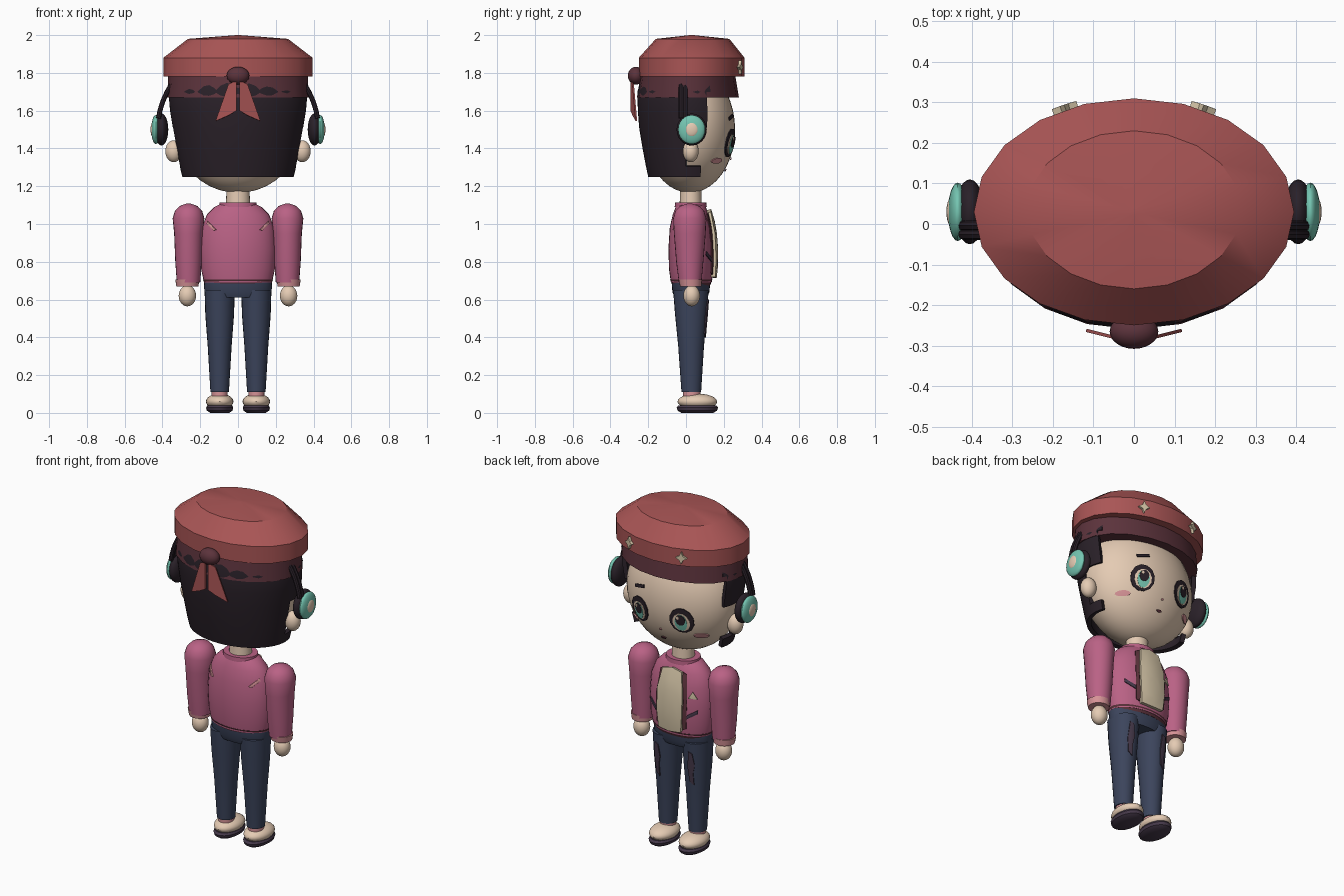
import bpy, bmesh, math
from mathutils import Vector, Matrix

old = bpy.data.objects.get("Cube")
if old:
    bpy.data.objects.remove(old, do_unlink=True)

made = []


def material(name, r, g, b):
    m = bpy.data.materials.new(name)
    m.use_nodes = True
    col = tuple((c / 255) ** 2.2 for c in (r, g, b)) + (1,)
    m.diffuse_color = col
    m.node_tree.nodes["Principled BSDF"].inputs["Base Color"].default_value = col
    return m


SKIN = material("skin", 228, 202, 178)
HAIR = material("black hair", 46, 38, 45)
RED = material("beret red", 168, 86, 86)
MAROON = material("dark maroon", 92, 54, 62)
PINK = material("jacket pink", 184, 98, 132)
DENIM = material("denim blue", 62, 70, 92)
TEAL = material("teal", 116, 196, 176)
CREAM = material("cream", 212, 196, 166)
SALMON = material("salmon", 214, 146, 150)
PLUM = material("plum", 72, 60, 76)


def finish(bm, name, mat):
    me = bpy.data.meshes.new(name)
    bm.to_mesh(me)
    bm.free()
    me.materials.append(mat)
    ob = bpy.data.objects.new(name, me)
    bpy.context.collection.objects.link(ob)
    made.append(ob)
    return ob


def ellipsoid(name, mat, centre, radii, seg=24):
    bm = bmesh.new()
    bmesh.ops.create_uvsphere(bm, u_segments=seg, v_segments=seg // 2, radius=1,
                              matrix=Matrix.Translation(centre) @ Matrix.Diagonal(Vector(radii).to_4d()))
    return finish(bm, name, mat)


def loft(name, mat, rings, cx=0, seg=24, capped=True, keep=None):
    """Stack of elliptical rings, each (z, x radius, y radius, y centre)."""
    bm = bmesh.new()
    loops = []
    for z, rx, ry, cy in rings:
        angles = [2 * math.pi * i / seg for i in range(seg)]
        loops.append([bm.verts.new((cx + rx * math.cos(a), cy + ry * math.sin(a), z)) for a in angles])
    for lo, hi in zip(loops, loops[1:]):
        for i in range(seg):
            j = (i + 1) % seg
            bm.faces.new((lo[i], lo[j], hi[j], hi[i]))
    if capped:
        bm.faces.new(loops[0][::-1])
        bm.faces.new(loops[-1])
    if keep:
        gone = [f for f in bm.faces if not keep(f.calc_center_median())]
        bmesh.ops.delete(bm, geom=gone, context='FACES')
    return finish(bm, name, mat)


def plate(name, mat, outline, surface, offset, thick=0.006):
    """Thin plate with an (x, z) outline that follows surface(x, z) -> y."""
    bm = bmesh.new()
    n = len(outline)
    mx = sum(p[0] for p in outline) / n
    mz = sum(p[1] for p in outline) / n
    point = lambda x, z: bm.verts.new((x, surface(x, z) + offset, z))
    mid = point(mx, mz)
    rings = [[point(mx + (x - mx) * k / 3, mz + (z - mz) * k / 3) for x, z in outline] for k in (1, 2, 3)]
    for i in range(n):
        j = (i + 1) % n
        bm.faces.new((mid, rings[0][i], rings[0][j]))
        for a, b in zip(rings, rings[1:]):
            bm.faces.new((a[i], b[i], b[j], a[j]))
    ob = finish(bm, name, mat)
    mod = ob.modifiers.new("thickness", 'SOLIDIFY')
    mod.thickness, mod.offset = thick, 0
    return ob


def oval(cx, cz, a, b, n=12):
    return [(cx + a * math.cos(2 * math.pi * (i + .5) / n), cz + b * math.sin(2 * math.pi * (i + .5) / n))
            for i in range(n)]


def round_part(v):
    return math.sqrt(max(0, 1 - v))


def ring_surface(rings, cx=0, side=1):
    """y of a lofted part on its +y or -y side."""
    def y(x, z):
        for a, b in zip(rings, rings[1:]):
            if a[0] <= z <= b[0]:
                t = (z - a[0]) / (b[0] - a[0])
                rx, ry, cy = (a[k] + (b[k] - a[k]) * t for k in (1, 2, 3))
                return cy + side * ry * round_part(((x - cx) / rx) ** 2)
        return 0
    return y


# Head and neck
HEAD = Vector((0, .02, 1.5))
ellipsoid("head", SKIN, HEAD, (.335, .24, .335), 40)
loft("neck", SKIN, [(1.06, .065, .06, .025), (1.22, .06, .055, .025)])


def face(x, z):
    return HEAD.y + .24 * round_part((x / .335) ** 2 + ((z - HEAD.z) / .335) ** 2)


# Hair shell, open at the face and notched round the ears
def is_hair(c):
    limit = .115 if c.z > 1.5 else (-.01 if c.z > 1.31 else .085)
    return c.y < limit


hair = loft("hair", HAIR, [(1.25, .295, .22, .02), (1.305, .308, .232, .02), (1.4, .325, .25, .02),
                           (1.51, .345, .268, .02), (1.6, .36, .275, .02), (1.7, .368, .272, .015),
                           (1.78, .35, .25, .015)], seg=72, capped=False, keep=is_hair)
mod = hair.modifiers.new("thickness", 'SOLIDIFY')
mod.thickness, mod.offset = .025, -1

# Beret with band, studs, knot and ribbon tails
loft("beret_band", MAROON, [(1.67, .374, .27, .01), (1.79, .37, .25, .01)], seg=20)
beret = [(1.78, .395, .28, .03), (1.88, .395, .28, .03), (1.98, .265, .195, .035), (2.0, .01, .01, .03)]
loft("beret", RED, beret, seg=20)
ellipsoid("ribbon_knot", MAROON, (0, -.265, 1.785), (.06, .043, .047))
for s in (-1, 1):
    tail = [(s * x, z) for x, z in ((.008, 1.76), (.05, 1.74), (.118, 1.545), (.05, 1.575), (.008, 1.6))]
    plate("ribbon_tail", RED, tail, lambda x, z: -.292 + abs(x) * .25, 0, .008)
    star = [(s * .17 + x, 1.83 + z) for x, z in ((.03, 0), (.01, .012), (0, .036), (-.01, .012),
                                                 (-.03, 0), (-.01, -.012), (0, -.036), (.01, -.012))]
    plate("beret_stud", CREAM, star, ring_surface(beret), .004, .016)

# Eyes, blush, brow, nose and mouth
for s in (-1, 1):
    x = s * .136
    plate("eye_frame", HAIR, oval(x, 1.43, .066, .076), face, .006)
    plate("eye_white", SKIN, oval(x, 1.422, .047, .055), face, .009)
    plate("iris", TEAL, oval(x, 1.42, .033, .05), face, .012)
    plate("pupil", HAIR, oval(x, 1.437, .026, .032), face, .015)
    plate("eye_glint", SKIN, oval(x + .012, 1.452, .008, .01, 6), face, .018)
    plate("blush", SALMON, oval(s * .215, 1.335, .033, .015), face, .005)
plate("brow", HAIR, [(.1, 1.565), (.17, 1.548), (.172, 1.565), (.102, 1.583)], face, .006)
plate("nose", SALMON, oval(0, 1.345, .007, .006, 6), face, .005)
plate("mouth", MAROON, oval(0, 1.285, .016, .007, 8), face, .005)

# Ears and headphones
for s in (-1, 1):
    ellipsoid("ear", SKIN, (s * .34, .025, 1.385), (.045, .042, .058))
    ellipsoid("headphone_cushion", HAIR, (s * .405, .03, 1.5), (.036, .08, .085))
    ellipsoid("headphone_cup", TEAL, (s * .435, .03, 1.5), (.024, .072, .077))
    ellipsoid("headphone_cap", SKIN, (s * .45, .03, 1.5), (.013, .036, .04))
for y in (-.026, -.004):
    cu = bpy.data.curves.new("headband", 'CURVE')
    cu.dimensions, cu.bevel_depth, cu.bevel_resolution = '3D', .013, 2
    sp = cu.splines.new('POLY')
    sp.points.add(32)
    for i, p in enumerate(sp.points):
        a = math.radians(8 + 164 * i / 32)
        p.co = (.425 * math.cos(a), y, 1.5 + .425 * math.sin(a), 1)
    cu.materials.append(HAIR)
    ob = bpy.data.objects.new("headband", cu)
    bpy.context.collection.objects.link(ob)
    made.append(ob)

# Jacket with collar, hem, open front and pocket trims
torso = [(.69, .18, .108, .028), (.76, .195, .118, .028), (.87, .2, .12, .027), (.98, .192, .112, .026),
         (1.05, .165, .095, .025), (1.09, .125, .08, .025), (1.11, .085, .07, .025)]
loft("jacket", PINK, torso, seg=32)
loft("jacket_hem", MAROON, [(.675, .172, .1, .028), (.705, .186, .112, .028)], seg=32)
loft("collar", PINK, [(1.09, .1, .085, .025), (1.115, .098, .083, .025), (1.115, .075, .068, .025)])
chest, back = ring_surface(torso), ring_surface(torso, side=-1)
plate("shirt_front", CREAM, [(-.07, .72), (0, .715), (.07, .72), (.078, .82), (.078, .95), (.06, 1.06),
                             (0, 1.075), (-.06, 1.06), (-.078, .95), (-.078, .82)], chest, .008, .03)
for s in (-1, 1):
    lapel = [(s * x, z) for x, z in ((.075, .73), (.095, .74), (.1, .9), (.085, 1.05), (.062, 1.06), (.08, .93))]
    plate("lapel", MAROON, lapel, chest, .006)
    pocket = [(s * x, z) for x, z in ((.1, .8), (.155, .835), (.155, .855), (.1, .82))]
    plate("pocket_trim", PLUM, pocket, chest, .005)
    mark = [(s * x, z) for x, z in ((.115, .97), (.13, .965), (.165, 1.0), (.16, 1.015))]
    plate("back_trim", SALMON, mark, back, -.005)
plate("badge", CREAM, [(-.105, .92), (-.15, .92), (-.127, .96)], chest, .006)

# Arms
for s in (-1, 1):
    loft("sleeve", PINK, [(.69, .062, .06, .022), (.8, .07, .072, .02), (.95, .076, .084, .02),
                          (1.03, .084, .088, .02), (1.07, .072, .076, .02), (1.095, .048, .052, .02),
                          (1.108, .012, .013, .02)], cx=s * .262)
    loft("cuff", SALMON, [(.668, .058, .056, .025), (.705, .064, .062, .023)], cx=s * .268)
    ellipsoid("hand", SKIN, (s * .268, .03, .62), (.046, .044, .056))

# Trousers with worn patches, socks and shoes
loft("hips", DENIM, [(.61, .165, .085, .026), (.64, .178, .098, .026), (.69, .18, .102, .026)], seg=32)
for s in (-1, 1):
    leg = [(.11, .049, .052, .028), (.35, .063, .068, .027), (.52, .076, .084, .026), (.65, .08, .094, .026)]
    loft("trouser_leg", DENIM, leg, cx=s * .097)
    patch = [(s * .11 + x, z) for x, z in ((-.012, .4), (.012, .42), (.02, .5), (.012, .6), (-.01, .59),
                                           (-.02, .52), (-.01, .47))]
    plate("worn_patch", PLUM, patch, ring_surface(leg, s * .097), .003)
    loft("sock", SALMON, [(.07, .042, .045, .03), (.115, .042, .046, .03)], cx=s * .097)
    ellipsoid("shoe", SKIN, (s * .097, .06, .06), (.073, .105, .042))
    loft("shoe_sole", PLUM, [(0, .05, .085, .06), (.012, .068, .104, .06), (.028, .072, .11, .06),
                             (.04, .066, .1, .06)], cx=s * .097)

# Smooth shading with crisp edges
bpy.ops.object.select_all(action='DESELECT')
for ob in made:
    ob.select_set(True)
bpy.context.view_layer.objects.active = made[-1]
for ob in made:
    if ob.type == 'CURVE':
        bpy.context.view_layer.objects.active = ob
bpy.ops.object.convert(target='MESH')
bpy.ops.object.shade_smooth_by_angle(angle=math.radians(35))
